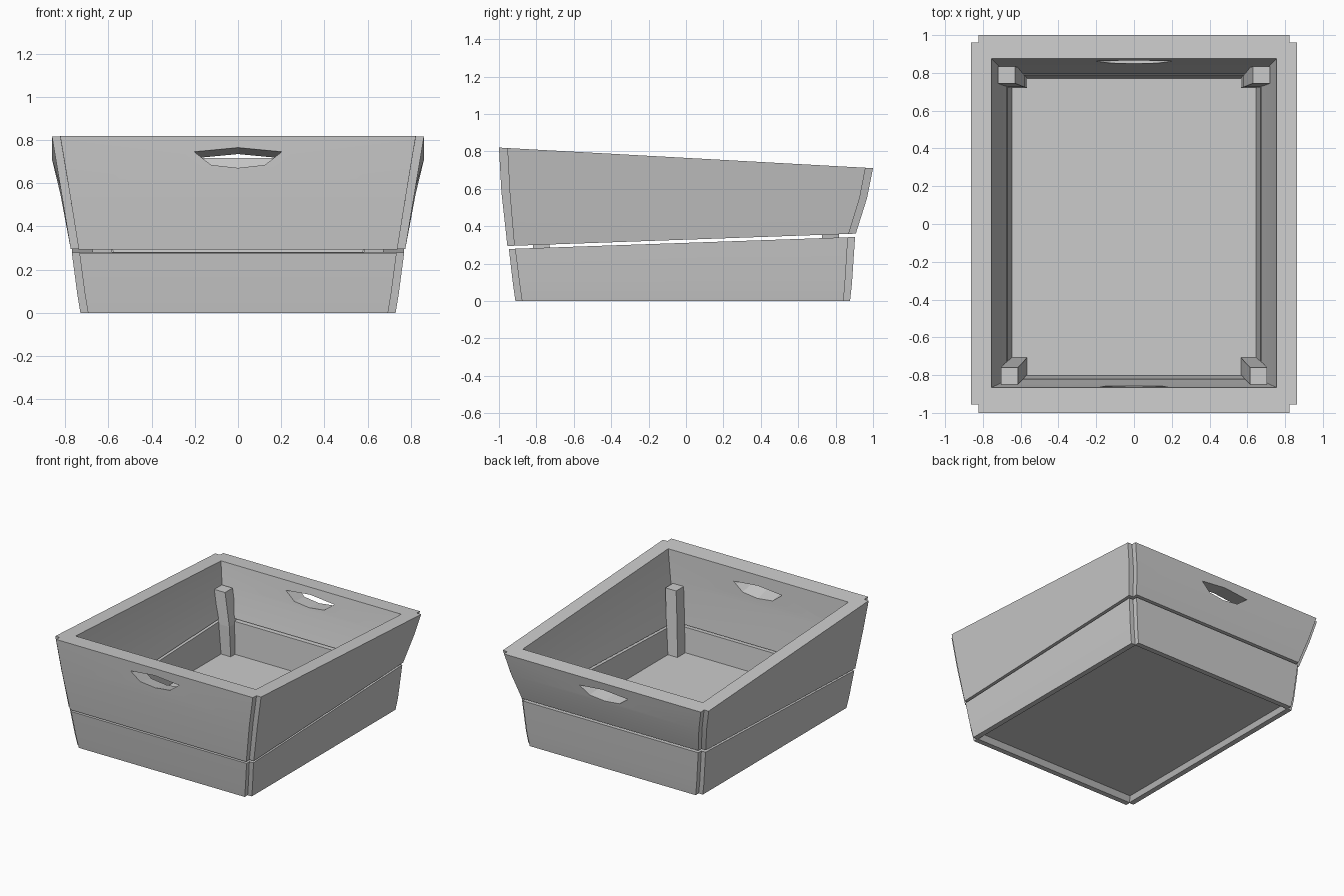
import bpy, bmesh

if "Cube" in bpy.data.objects:
    bpy.data.objects.remove(bpy.data.objects["Cube"])

# Wall rows: half width, front/back board half length, front y, front end of side boards,
# back y, back end of side boards, inner half width, inner front y, inner back y, z front, z back
LOWER = [
    (.73, .695, -.912, -.877, .877, .842, .69, -.872, .837, 0, 0),
    (.745, .71, -.925, -.89, .887, .85, .645, -.80, .77, .09, .09),
    (.77, .735, -.947, -.914, .904, .866, .67, -.82, .79, .278, .342),
]
UPPER = [
    (.775, .738, -.955, -.918, .908, .87, .672, -.823, .795, .294, .36),
    (.823, .785, -.987, -.943, .968, .929, .725, -.853, .845, .585, .55),
    (.862, .824, -1, -.955, 1, .96, .755, -.865, .875, .82, .71),
]


def loft(name, rings, smooth=False):
    """Closed solid skinned through rings of equal point count."""
    bm = bmesh.new()
    rows = [[bm.verts.new(p) for p in r] for r in rings]
    n = len(rows[0])
    bm.faces.new(rows[0])
    bm.faces.new(rows[-1])
    for a, b in zip(rows, rows[1:]):
        for i in range(n):
            j = (i + 1) % n
            bm.faces.new((a[i], a[j], b[j], b[i]))
    bmesh.ops.recalc_face_normals(bm, faces=bm.faces)
    me = bpy.data.meshes.new(name)
    bm.to_mesh(me)
    bm.free()
    ob = bpy.data.objects.new(name, me)
    bpy.context.collection.objects.link(ob)
    if smooth:
        bpy.context.view_layer.objects.active = ob
        bpy.ops.object.select_all(action='DESELECT')
        ob.select_set(True)
        bpy.ops.object.shade_smooth_by_angle()
    return ob


def section(row, side):
    """Cross-section of one board, mitred inside and stepped at the corners."""
    X, Xe, F, Fe, B, Be, xi, Fi, Bi, zf, zb = row
    if side in ("front", "back"):
        o, e, i = (F, Fe, Fi) if side == "front" else (B, Be, Bi)
        pts = [(-Xe, o), (Xe, o), (Xe, e), (xi, i), (-xi, i), (-Xe, e)]
    else:
        s = 1 if side == "right" else -1
        pts = [(s * x, y) for x, y in
               ((X, Fe), (X, Be), (Xe, Be), (xi, Bi), (xi, Fi), (Xe, Fe))]
    return [(x, y, zf + (zb - zf) * (y - F) / (B - F)) for x, y in pts]


# Wall boards
boards = {}
for level, rows in (("lower", LOWER), ("upper", UPPER)):
    for side in ("front", "back", "left", "right"):
        boards[level, side] = loft(f"{level}_{side}_board",
                                   [section(r, side) for r in rows], True)

# Hand holes in the upper front and back boards
HOLE = [(-.203, .028), (0, .047), (.203, .028), (.125, -.032), (0, -.046), (-.125, -.032)]
for side, y0, z0, y1, z1 in (("front", -1.05, .73, -.8, .675), ("back", 1.05, .6, .8, .625)):
    cutter = loft(f"{side}_hand_hole_cutter",
                  [[(x, y, z + zc) for x, z in HOLE] for y, zc in ((y0, z0), (y1, z1))])
    cutter.hide_render = True
    cutter.hide_viewport = True
    mod = boards["upper", side].modifiers.new("hand_hole", 'BOOLEAN')
    mod.operation = 'DIFFERENCE'
    mod.solver = 'EXACT'
    mod.object = cutter

# Floor panel, slightly raised from the ground
loft("floor_panel", [[(-.685, -.865, z), (.685, -.865, z), (.685, .83, z), (-.685, .83, z)]
                     for z in (.035, .1)])

# Leaning corner posts: (inner x, inner y, z) from floor to top
POSTS = {"front": [(.565, -.705, .09), (.588, -.733, .33), (.615, -.76, .57)],
         "back": [(.565, .72, .09), (.58, .725, .32), (.63, .745, .56)]}
for end, path in POSTS.items():
    d = -.09 if end == "front" else .09
    for side, s in (("left", -1), ("right", 1)):
        loft(f"{end}_{side}_post",
             [[(s * x, y, z), (s * (x + .09), y, z), (s * (x + .09), y + d, z), (s * x, y + d, z)]
              for x, y, z in path])
